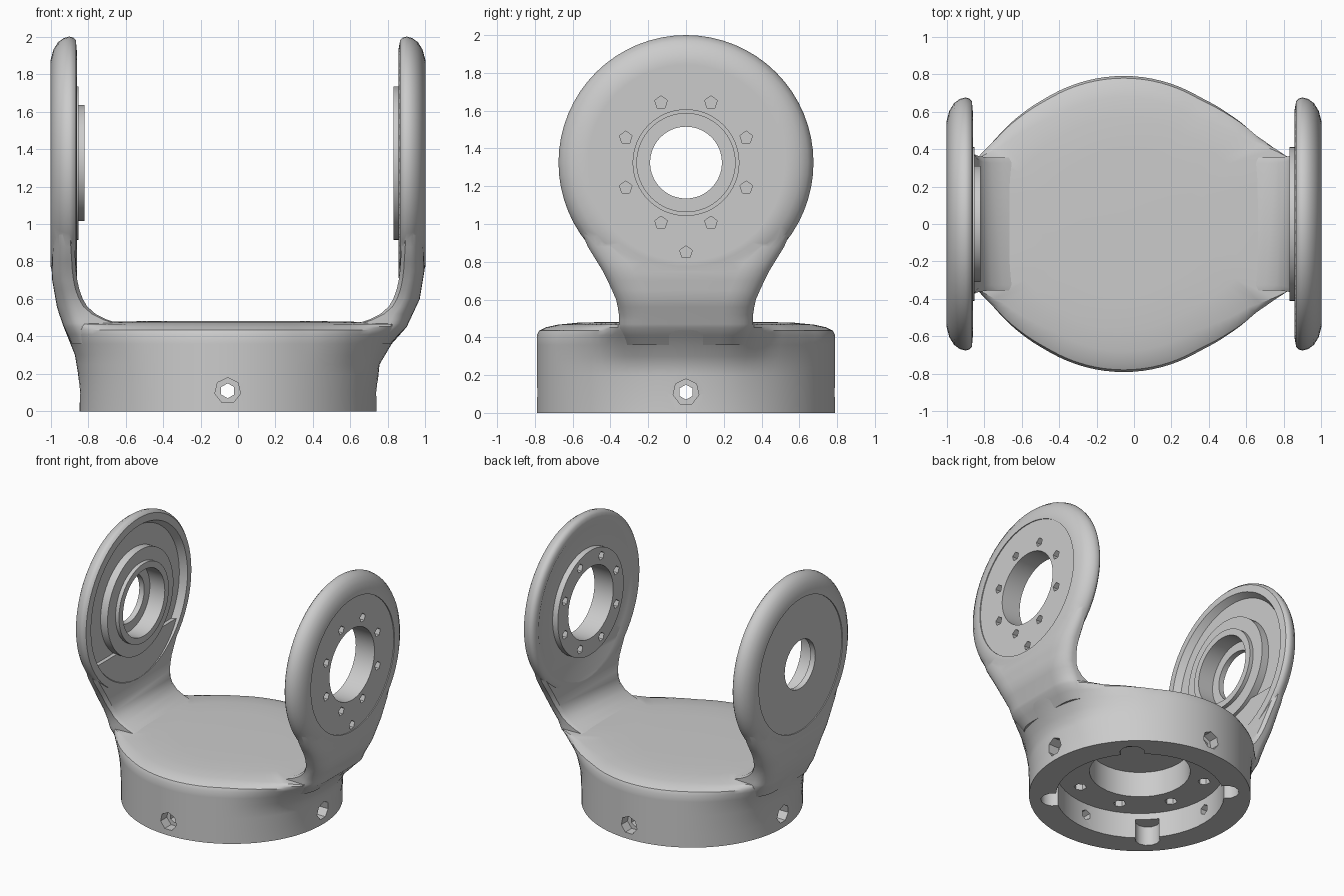
import bpy, bmesh
from math import sin, cos, pi, radians
from mathutils import Matrix, Vector

default = bpy.data.objects.get("Cube")
if default:
    bpy.data.objects.remove(default, do_unlink=True)

GREY = (0.6, 0.6, 0.6, 1.0)
metal = bpy.data.materials.new("grey_metal")
metal.use_nodes = True
metal.diffuse_color = GREY
metal.node_tree.nodes["Principled BSDF"].inputs["Base Color"].default_value = GREY

CX, R, HUB_Z = -0.055, 0.79, 1.325


def lerp_table(table, key):
    """Linear interpolation through (key, value) pairs."""
    if key <= table[0][0]:
        return table[0][1]
    for (k0, v0), (k1, v1) in zip(table, table[1:]):
        if key <= k1:
            return v0 + (v1 - v0) * (key - k0) / (k1 - k0)
    return table[-1][1]


def finish(bm, name):
    bmesh.ops.recalc_face_normals(bm, faces=bm.faces)
    mesh = bpy.data.meshes.new(name)
    bm.to_mesh(mesh)
    bm.free()
    mesh.materials.append(metal)
    obj = bpy.data.objects.new(name, mesh)
    bpy.context.collection.objects.link(obj)
    return obj


def loft(name, rings, closed=False):
    """Bridge equal-length rings; cap the ends, or join last to first."""
    bm = bmesh.new()
    loops = [[bm.verts.new(p) for p in ring] for ring in rings]
    pairs = list(zip(loops, loops[1:]))
    if closed:
        pairs.append((loops[-1], loops[0]))
    else:
        bm.faces.new(loops[0])
        bm.faces.new(loops[-1])
    for a, b in pairs:
        for i in range(len(a)):
            j = (i + 1) % len(a)
            bm.faces.new((a[i], a[j], b[j], b[i]))
    return finish(bm, name)


def rod(start, end, radius, sides):
    """Cylinder between two points, used as a cutter."""
    start, end = Vector(start), Vector(end)
    axis = end - start
    turn = axis.to_track_quat("Z", "Y").to_matrix().to_4x4()
    bm = bmesh.new()
    bmesh.ops.create_cone(bm, cap_ends=True, segments=sides, radius1=radius,
                          radius2=radius, depth=axis.length,
                          matrix=Matrix.Translation((start + end) / 2) @ turn)
    obj = finish(bm, "cutter")
    obj.hide_render = True
    return obj


def select(obj):
    bpy.ops.object.select_all(action="DESELECT")
    obj.select_set(True)
    bpy.context.view_layer.objects.active = obj


def combine(obj, others, operation):
    select(obj)
    for other in others:
        mod = obj.modifiers.new("combine", "BOOLEAN")
        mod.operation, mod.solver, mod.object = operation, "EXACT", other
        bpy.ops.object.modifier_apply(modifier=mod.name)
        bpy.data.objects.remove(other, do_unlink=True)


def smooth(obj):
    select(obj)
    bpy.ops.object.shade_smooth_by_angle(angle=radians(35))


# Outer reach of each side, by height
reach = {
    1: [(0.1, 0.74), (0.25, 0.755), (0.36, 0.82), (0.45, 0.9),
        (0.6, 0.97), (0.75, 0.995), (1.0, 0.985)],
    -1: [(0.15, 0.845), (0.3, 0.87), (0.45, 0.93),
         (0.55, 0.965), (0.72, 0.995), (1.0, 0.985)],
}
# How strongly the base flares toward an arm, by angle from the arm axis
flare = [(0, 1), (8, 1), (20, 1.05), (33, 0.46), (47, 0.16), (58, 0)]


def base_ring(z, scale=1.0, keep_arms=True):
    ring = []
    for i in range(96):
        t = 2 * pi * i / 96
        side = 1 if cos(t) >= 0 else -1
        angle = (i % 48) * 3.75
        grow = lerp_table(flare, min(angle, 180 - angle))
        end = lerp_table(reach[side], z) - side * CX
        shrink = scale + (1 - scale) * min(grow, 1) if keep_arms else scale
        r = (R + max(end - R, 0) * grow) * shrink
        ring.append((CX + r * cos(t), r * sin(t), z))
    return ring


# Round base flaring up to the arms, with a rounded top edge
rings = [base_ring(z) for z in (0, 0.1, 0.2, 0.25, 0.3, 0.36, 0.41)]
rings += [base_ring(0.435, 0.985), base_ring(0.453, 0.94), base_ring(0.467, 0.86),
          base_ring(0.478, 0.72, False), base_ring(0.482, 0.5, False)]
base = loft("base", rings)

# Stepped cavity under the base
cutters = [rod((CX, 0, -0.1), (CX, 0, 0.2), 0.6, 48),
           rod((CX, 0, 0.1), (CX, 0, 0.4), 0.36, 32)]


def polar(angle, r, z):
    return (CX + r * cos(angle), r * sin(angle), z)


# Side screw holes with counterbores, and notches in the rim
for k in range(4):
    a = k * pi / 2
    cutters.append(rod(polar(a, 0.71, 0.11), polar(a, 0.95, 0.11), 0.07, 7))
    cutters.append(rod(polar(a, 0.5, 0.11), polar(a, 0.8, 0.11), 0.04, 6))
    b = a + pi / 4
    cutters.append(rod(polar(b, 0.62, -0.1), polar(b, 0.62, 0.15), 0.09, 12))
# Bolt circle in the cavity roof
for k in range(8):
    a = (k + 0.5) * pi / 4
    cutters.append(rod(polar(a, 0.48, 0.1), polar(a, 0.48, 0.3), 0.045, 6))
combine(base, cutters, "DIFFERENCE")
smooth(base)

# Neck half width by height
width = [(0.36, 0.33), (0.45, 0.355), (0.53, 0.355), (0.6, 0.37), (0.68, 0.405),
         (0.75, 0.44), (0.88, 0.52), (1.0, 0.57)]
# Inner face of the neck by height, curving out of the base top
inner = [(0.36, 0.62), (0.47, 0.64), (0.49, 0.7), (0.52, 0.76),
         (0.56, 0.805), (0.62, 0.84), (0.72, 0.862), (1.0, 0.88)]
levels = (0.36, 0.41, 0.45, 0.47, 0.49, 0.52, 0.56, 0.6, 0.65,
          0.7, 0.75, 0.8, 0.88, 0.94, 1.0)


def neck_ring(side, z):
    w, a = lerp_table(width, z), lerp_table(inner, z)
    b = lerp_table(reach[side], z) - (0.005 if z < 0.45 else 0)
    depth = min(0.1, (b - a) * 0.6)
    half = [(a, w - 0.03), (a + 0.02, w)]
    for k in range(7):
        t = k / 6 * pi / 2
        half.append((b - depth + depth * sin(t), w - 0.16 * (1 - cos(t))))
    outline = half + [(x, -y) for x, y in reversed(half)]
    return [(side * x, y, z) for x, y in outline]


def lathe_hub(name, side, profile):
    """Turn an (r, x) profile around the hub axis."""
    rings = []
    for i in range(64):
        t = 2 * pi * i / 64
        rings.append([(side * x, r * sin(t), HUB_Z + r * cos(t)) for r, x in profile])
    return loft(name, rings, closed=True)


# Rounded outer edge shared by both hub discs
edge = [(0.655, 0.865), (0.67, 0.88), (0.675, 0.9), (0.667, 0.93), (0.645, 0.96),
        (0.605, 0.985), (0.55, 1.0), (0.52, 1.0), (0.52, 0.993)]
left_hub = [(0.28, 0.83), (0.41, 0.83), (0.41, 0.875), (0.57, 0.875),
            (0.61, 0.857)] + edge + [(0.28, 0.993)]
right_hub = [(0.19, 0.95), (0.26, 0.95), (0.26, 0.82), (0.31, 0.82), (0.31, 0.85),
             (0.41, 0.85), (0.41, 0.91), (0.57, 0.91), (0.6, 0.86)] + edge + [(0.19, 0.993)]

# Arms: hub disc joined with its neck
for name, side, profile in (("left_arm", 1, left_hub), ("right_arm", -1, right_hub)):
    arm = lathe_hub(name, side, profile)
    neck = loft("neck", [neck_ring(side, z) for z in levels])
    combine(arm, [neck], "UNION")
    if side == 1:
        # Bolt circle through the left hub, plus one locating hole
        spots = [(0.345, (k + 0.5) * pi / 4, 0.8) for k in range(8)] + [(0.475, pi, 0.95)]
        bolts = []
        for r, t, start in spots:
            y, z = r * sin(t), HUB_Z + r * cos(t)
            bolts.append(rod((start, y, z), (1.1, y, z), 0.035, 5))
        combine(arm, bolts, "DIFFERENCE")
    smooth(arm)
